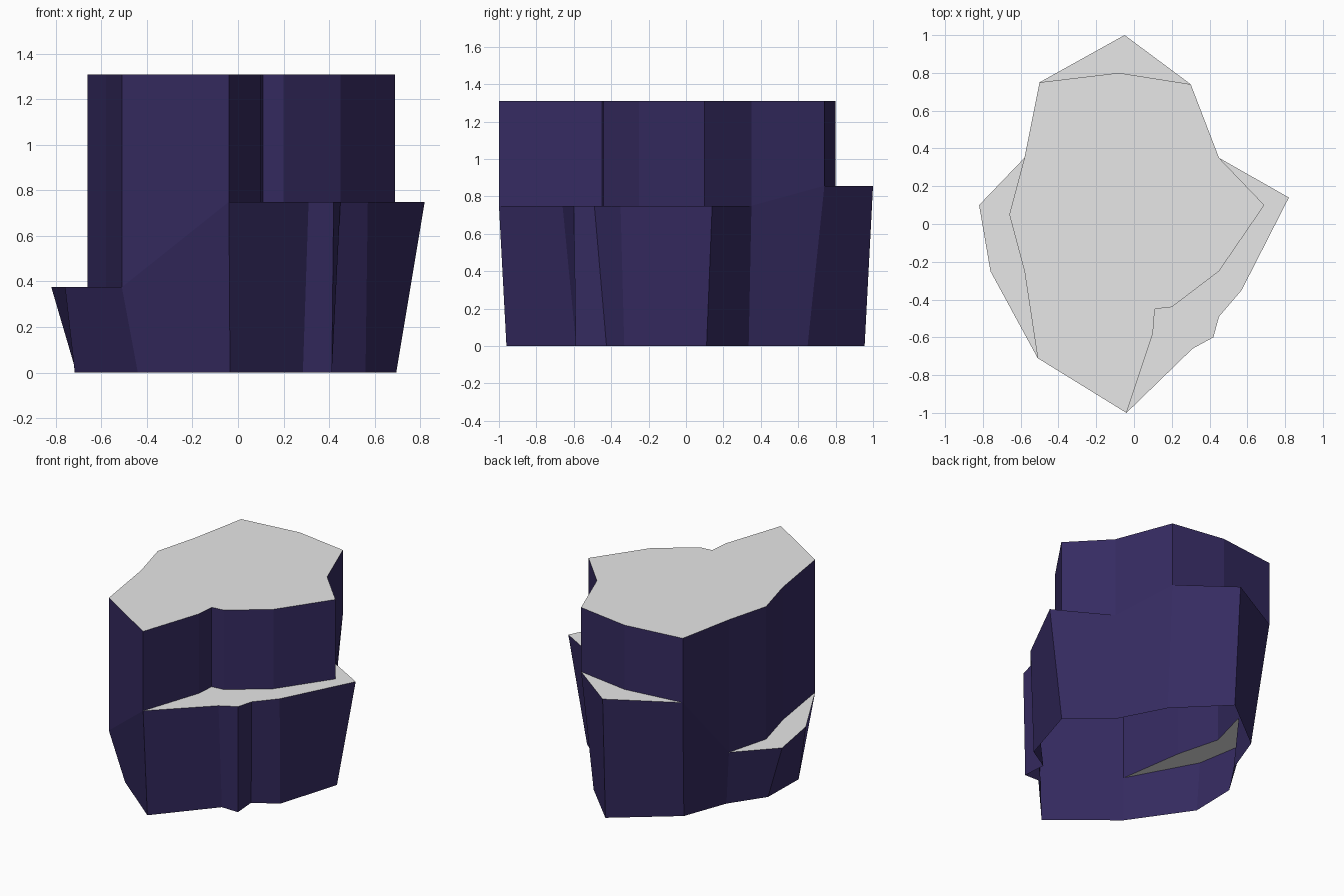
import bpy, bmesh

if "Cube" in bpy.data.objects:
    bpy.data.objects.remove(bpy.data.objects["Cube"])

def material(name, rgb):
    m = bpy.data.materials.new(name)
    m.diffuse_color = (*rgb, 1)
    m.use_nodes = True
    m.node_tree.nodes["Principled BSDF"].inputs["Base Color"].default_value = m.diffuse_color
    return m

TOP = 1.31
# Ledge outline, counter-clockwise from the front point
RIM = [(-.04, -1), (.31, -.66), (.42, -.60), (.45, -.49), (.57, -.35), (.82, .14), (.45, .35),
       (.30, .74), (-.05, 1), (-.50, .75), (-.58, .35), (-.82, .10), (-.76, -.25), (-.51, -.71)]
# Upper block outline: same corners, stepped inwards on the three ledges
CROWN = {1: (.10, -.58), 2: (.11, -.45), 3: (.20, -.44), 4: (.45, -.25), 5: (.69, .10),
         8: (-.08, .80), 11: (-.66, .05), 12: (-.58, -.25)}
# Base outline, slightly tapered in
BASE = [(-.035, -.96), (.285, -.587), (.412, -.59), (.40, -.425), (.56, -.33), (.695, .11), (.43, .335),
        (.265, .65), (-.04, .955), (-.435, .645), (-.55, .335), (-.71, .10), (-.717, -.23), (-.44, -.63)]
# Ledge height per corner: right, back, left
HEIGHT = [.75] * 7 + [.857] * 3 + [.375] * 4

n = len(RIM)
base = [(x, y, 0) for x, y in BASE]
rim = [(*p, h) for p, h in zip(RIM, HEIGHT)]
inner = [(*CROWN.get(i, RIM[i]), HEIGHT[i]) for i in range(n)]
top = [(x, y, TOP) for x, y, z in inner]

bm = bmesh.new()
cache = {}

def face(points):
    # Share equal corners and skip collapsed faces
    vs = []
    for p in points:
        if p not in cache:
            cache[p] = bm.verts.new(p)
        if cache[p] not in vs:
            vs.append(cache[p])
    if len(vs) > 2:
        bm.faces.new(vs)

# Lower walls, ledges and upper walls (open underneath)
for a, b in ((base, rim), (rim, inner), (inner, top)):
    for i in range(n):
        j = (i + 1) % n
        face((a[i], a[j], b[j], b[i]))
face(top)

# Flat tops are grey, walls are purple
bm.normal_update()
for f in bm.faces:
    f.material_index = 1 if f.normal.z > .9 else 0

mesh = bpy.data.meshes.new("stepped_rock")
bm.to_mesh(mesh)
bm.free()
mesh.materials.append(material("dark_purple", (.036, .024, .12)))
mesh.materials.append(material("light_grey", (.8, .8, .8)))
bpy.context.collection.objects.link(bpy.data.objects.new("stepped_rock", mesh))
